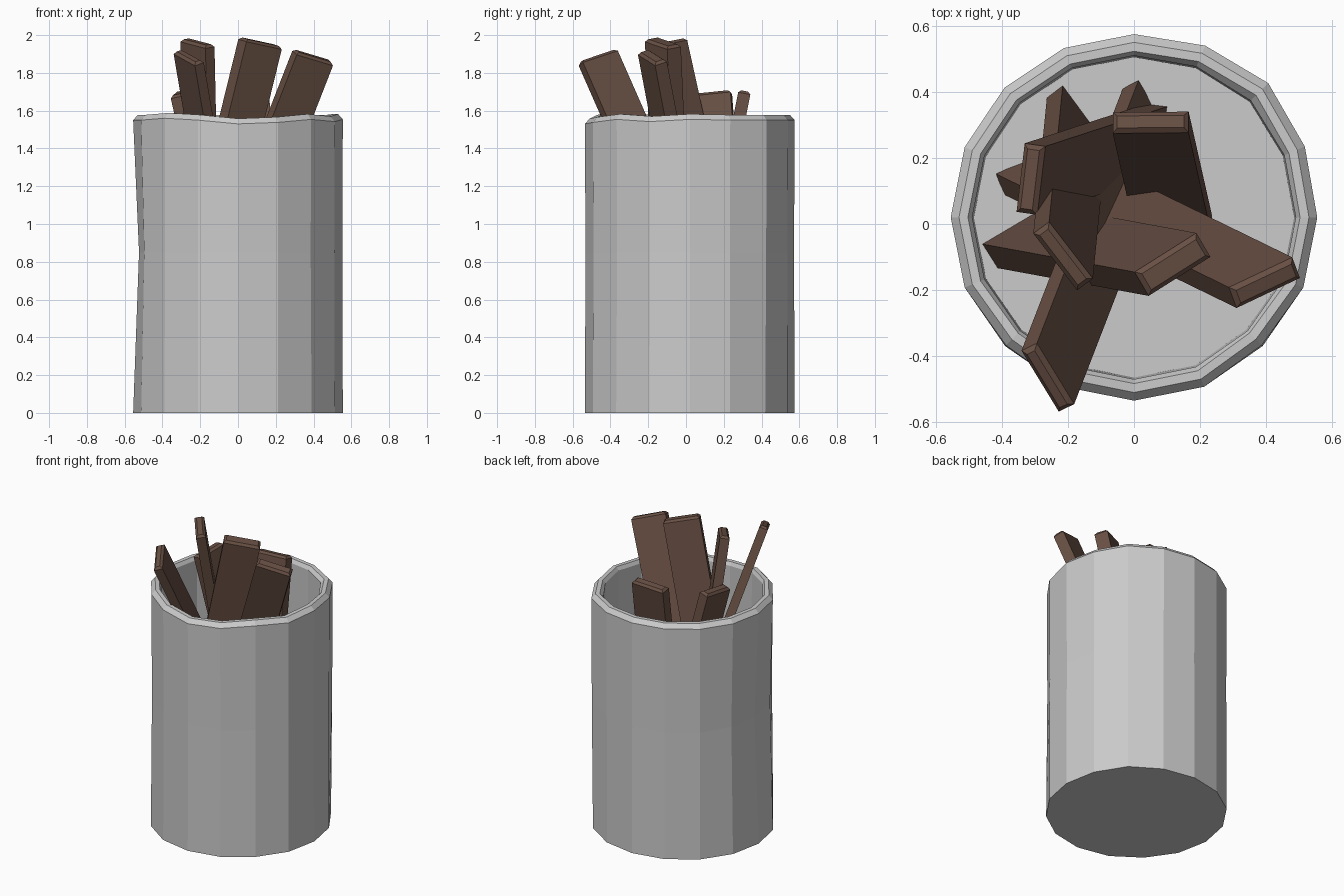
import bpy, bmesh
from math import cos, sin, pi
from mathutils import Vector, Matrix

if "Cube" in bpy.data.objects:
    bpy.data.objects.remove(bpy.data.objects["Cube"])

CY = 0.02        # barrel axis offset in y
FLOOR = 0.10     # inside floor height


def add_object(name, bm, mat=None):
    bmesh.ops.recalc_face_normals(bm, faces=bm.faces)
    me = bpy.data.meshes.new(name)
    bm.to_mesh(me)
    bm.free()
    if mat:
        me.materials.append(mat)
    ob = bpy.data.objects.new(name, me)
    bpy.context.collection.objects.link(ob)
    return ob


# Barrel: 16-sided lathe with a thick, slightly uneven rim and a dented left side
profile = [(0.555, 0), (0.552, 0.85), (0.555, 1.55), (0.53, 1.578),
           (0.503, 1.578), (0.49, 1.555), (0.485, FLOOR)]
radius_gain = {1: 0.005, 2: 0.02, 3: 0.008, 10: -0.007, 14: -0.008}
rim_gain = {10: 0.01, 11: 0.0, 12: -0.02, 13: -0.012, 14: 0.004, 15: -0.008, 0: 0.004}
dent = {7: -0.015, 8: -0.028, 9: -0.015}
bm = bmesh.new()
rings = []
for level, (r, z) in enumerate(profile):
    ring = []
    for i in range(16):
        rr = r + radius_gain.get(i, 0) * (1 if 0 < level < 5 else 0.5)
        if level == 1:
            rr += dent.get(i, 0)
        zz = z + (rim_gain.get(i, 0) if z > 1.5 else 0)
        a = 2 * pi * i / 16
        ring.append(bm.verts.new((rr * cos(a), CY + rr * sin(a), zz)))
    rings.append(ring)
for lo, hi in zip(rings, rings[1:]):
    for i in range(16):
        j = (i + 1) % 16
        bm.faces.new((lo[i], lo[j], hi[j], hi[i]))
bm.faces.new(rings[0])
bm.faces.new(rings[-1])
add_object("barrel", bm)

# Wooden planks leaning inside the barrel
wood = bpy.data.materials.new("wood")
wood.diffuse_color = (0.14, 0.08, 0.058, 1)
wood.use_nodes = True
wood.node_tree.nodes["Principled BSDF"].inputs["Base Color"].default_value = wood.diffuse_color


def plank(name, top, lean, across, width, thick):
    """top: centre of top end; lean: dx, dy per unit z; across: width direction from above."""
    a = Vector((lean[0], lean[1], 1))
    w = Vector((across[0], across[1], 0))
    w.z = -(w.x * a.x + w.y * a.y)
    length = (top[2] - FLOOR + 0.03) * a.length
    a.normalize()
    w.normalize()
    n = a.cross(w)
    rot = Matrix((w, n, a)).transposed().to_4x4()
    centre = Vector(top) - a * length / 2
    size = Matrix.Diagonal((width, thick, length, 1))
    bm = bmesh.new()
    bmesh.ops.create_cube(bm, size=1, matrix=size)
    # chamfer around the upper end
    ends = [e for e in bm.edges if all(v.co.z > 0 for v in e.verts)]
    bmesh.ops.bevel(bm, geom=ends, offset=0.014, segments=1, affect='EDGES')
    bmesh.ops.transform(bm, matrix=Matrix.Translation(centre) @ rot, verts=bm.verts)
    add_object(name, bm, wood)


plank("right_plank", (0.40, -0.18, 1.89), (0.39, -0.19), (0.19, 0.09), 0.22, 0.07)
plank("back_plank", (0.05, 0.31, 1.70), (-0.045, 0.2), (1, 0.01), 0.23, 0.065)
plank("left_plank", (-0.315, 0.135, 1.695), (-0.23, -0.075), (0.025, 0.21), 0.21, 0.065)
plank("middle_plank", (-0.215, -0.10, 1.965), (-0.022, -0.22), (0.135, -0.175), 0.22, 0.06)
plank("tall_plank", (0.12, -0.123, 1.965), (0.245, -0.045), (0.19, 0.12), 0.225, 0.085)
plank("front_plank", (-0.263, -0.47, 1.89), (-0.17, -0.44), (0.11, -0.18), 0.225, 0.055)
